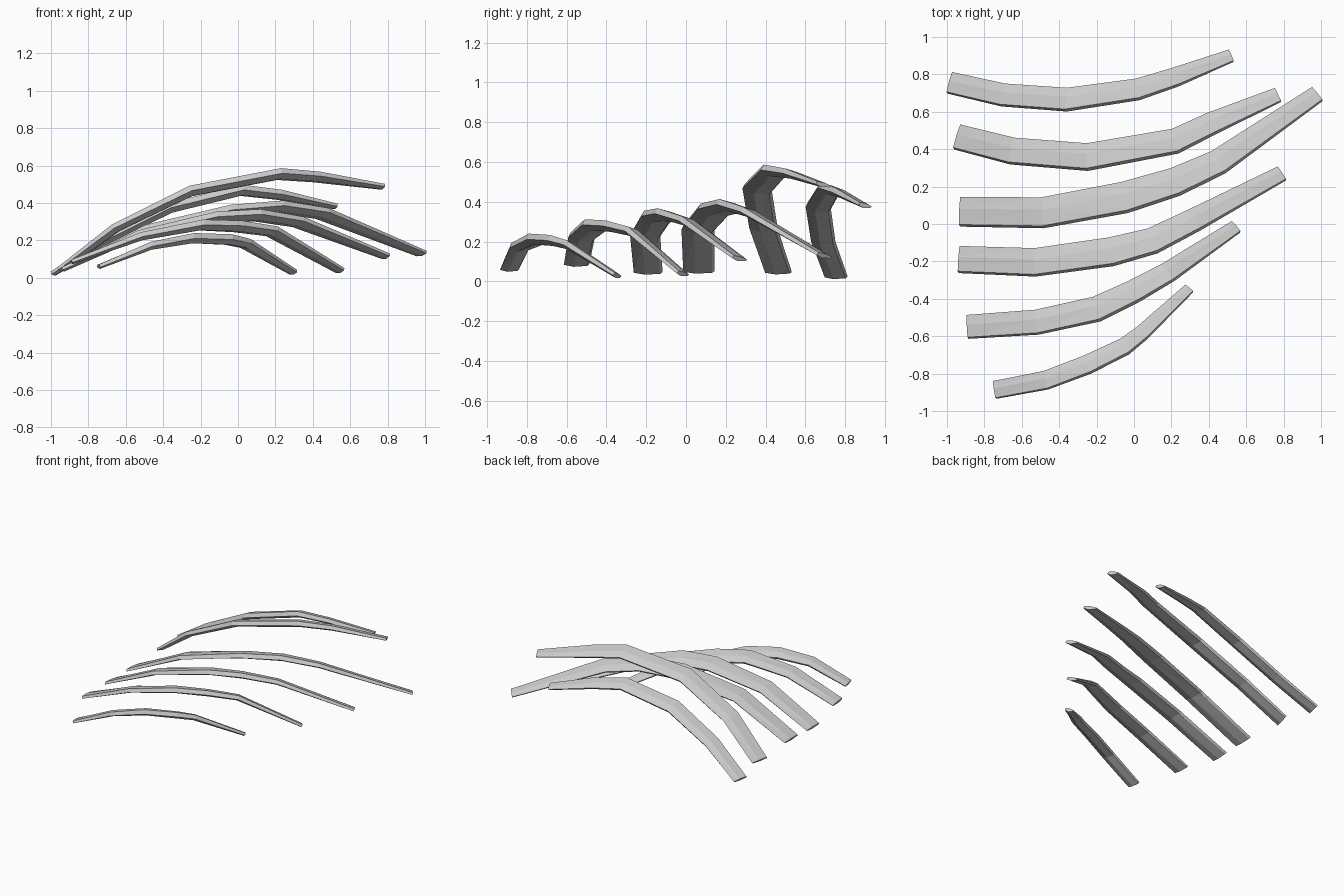
import bpy, bmesh
from math import cos, sin, radians
from mathutils import Vector

if "Cube" in bpy.data.objects:
    bpy.data.objects.remove(bpy.data.objects["Cube"])

# Centre line of each rib, back to front, with a width for the whole rib
RIBS = [
    (0.118, [(-.985, .755, .022), (-.70, .69, .20), (-.36, .665, .37),
             (.02, .72, .463), (.22, .785, .44), (.52, .90, .38)]),
    (0.138, [(-.945, .465, .045), (-.65, .39, .265), (-.25, .358, .46),
             (.22, .443, .55), (.42, .54, .535), (.77, .69, .485)]),
    (0.158, [(-.93, .065, .05), (-.49, .06, .26), (-.05, .142, .355),
             (.22, .225, .375), (.45, .33, .34), (.98, .695, .128)]),
    (0.145, [(-.935, -.19, .045), (-.53, -.205, .23), (-.12, -.148, .32),
             (.10, -.09, .33), (.32, .02, .295), (.79, .27, .113)]),
    (0.128, [(-.89, -.55, .085), (-.52, -.525, .22), (-.20, -.455, .278),
             (.0, -.36, .27), (.18, -.26, .245), (.545, -.015, .037)]),
    (0.097, [(-.745, -.887, .06), (-.47, -.835, .17), (-.25, -.752, .208),
             (-.05, -.655, .20), (.04, -.585, .18), (.295, -.345, .028)]),
]

# Shared profile along a rib: width factor, thickness, tilt in degrees
ALONG = [(1.0, .026, 0), (1.05, .042, -4), (1.08, .05, -9),
         (1.0, .05, -12), (.9, .044, -12), (.6, .026, -8)]

# Flattened six-sided cross-section, taller along the front edge
SECTION = [(.5, .05), (.1, .42), (-.43, .5), (-.5, -.1), (-.1, -.5), (.42, -.3)]


def make_rib(name, width, path):
    pts = [Vector(p) for p in path]
    bm = bmesh.new()
    rings = []
    for i, p in enumerate(pts):
        t = (pts[min(i + 1, len(pts) - 1)] - pts[max(i - 1, 0)]).normalized()
        side = Vector((0, 0, 1)).cross(t).normalized()
        up = t.cross(side)
        wf, thick, tilt = ALONG[i]
        a = radians(tilt)
        w = side * cos(a) + up * sin(a)
        n = up * cos(a) - side * sin(a)
        rings.append([bm.verts.new(p + w * u * width * wf + n * v * thick)
                      for u, v in SECTION])
    k = len(SECTION)
    for r0, r1 in zip(rings, rings[1:]):
        for j in range(k):
            bm.faces.new((r0[j], r0[(j + 1) % k], r1[(j + 1) % k], r1[j]))
    bm.faces.new(rings[0])
    bm.faces.new(rings[-1])
    # Triangulated facets give the chiselled look
    bmesh.ops.triangulate(bm, faces=bm.faces[:])
    bmesh.ops.recalc_face_normals(bm, faces=bm.faces[:])
    mesh = bpy.data.meshes.new(name)
    bm.to_mesh(mesh)
    bm.free()
    bpy.context.collection.objects.link(bpy.data.objects.new(name, mesh))


# Six separate ribs
for number, (width, path) in enumerate(RIBS, 1):
    make_rib(f"rib_{number}", width, path)
